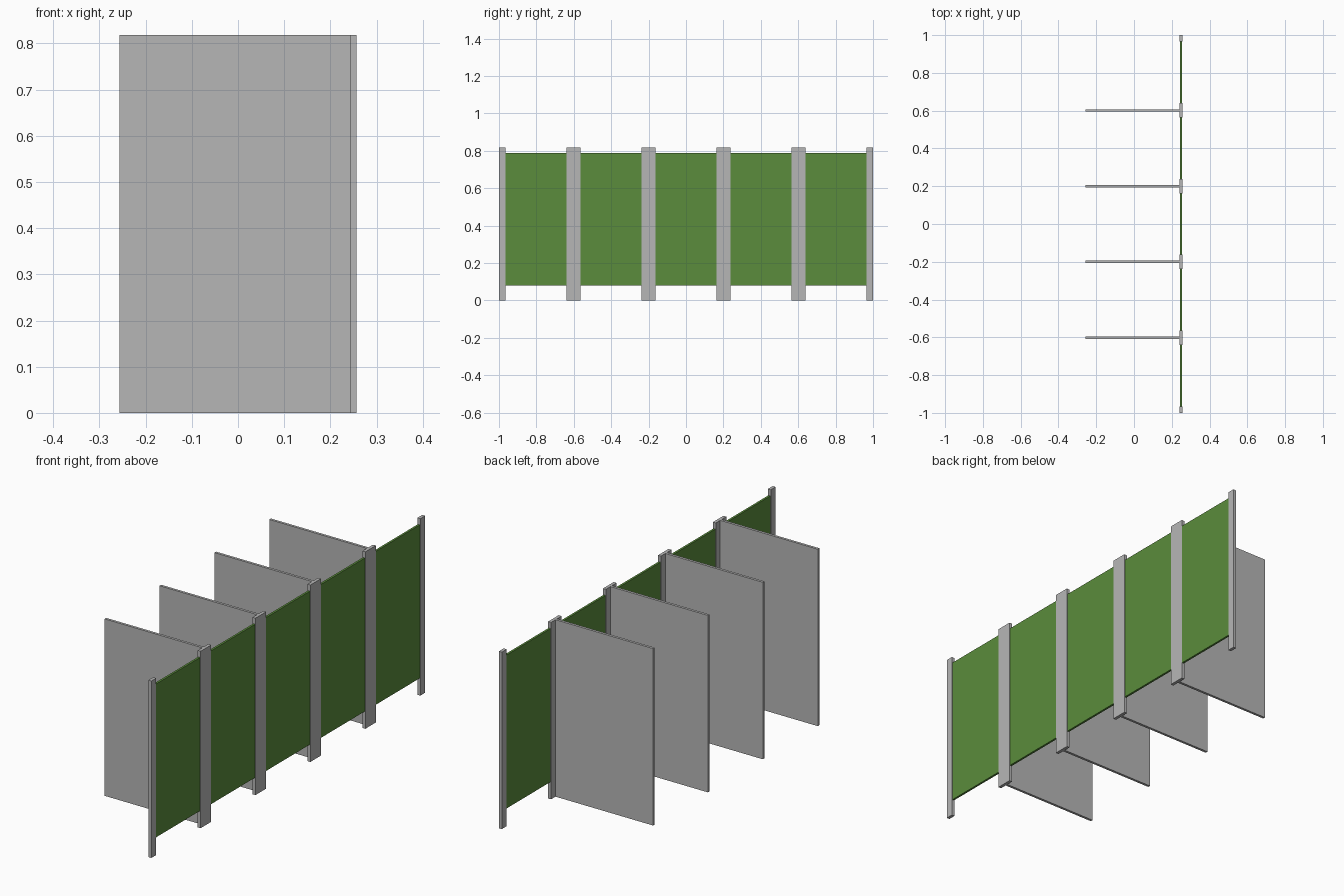
import bpy

if "Cube" in bpy.data.objects:
    bpy.data.objects.remove(bpy.data.objects["Cube"])

HEIGHT = 0.818
X_BACK, X_IN, X_OUT = -0.257, 0.242, 0.257   # rear edge, pilaster inner and outer face
PITCH, POST_W, END_W = 0.401, 0.077, 0.035


def material(name, colour):
    m = bpy.data.materials.new(name)
    m.diffuse_color = (*colour, 1)
    m.use_nodes = True
    m.node_tree.nodes["Principled BSDF"].inputs["Base Color"].default_value = m.diffuse_color
    return m


grey = material("light grey laminate", (0.47, 0.47, 0.47))
green = material("green laminate", (0.103, 0.265, 0.045))


def box(name, x, y, z, mat):
    """Box from (min, max) ranges on each axis."""
    bpy.ops.mesh.primitive_cube_add(size=1, location=[(a + b) / 2 for a, b in (x, y, z)])
    ob = bpy.context.object
    ob.name = name
    ob.scale = [b - a for a, b in (x, y, z)]
    bpy.ops.object.transform_apply(location=False, rotation=False, scale=True)
    ob.data.materials.append(mat)
    return ob


# Dividing walls, each with a wide pilaster at its front edge
centres = [(i - 1.5) * PITCH for i in range(4)]
for c in centres:
    box("divider_panel", (X_BACK, X_IN), (c - 0.006, c + 0.006), (0, HEIGHT), grey)
    box("pilaster", (X_IN, X_OUT), (c - POST_W / 2, c + POST_W / 2), (0, HEIGHT), grey)

# Narrow end pilasters
box("end_pilaster", (X_IN, X_OUT), (-1, -1 + END_W), (0, HEIGHT), grey)
box("end_pilaster", (X_IN, X_OUT), (1 - END_W, 1), (0, HEIGHT), grey)

# Doors fill the bays between pilasters, raised off the floor
starts = [-1 + END_W] + [c + POST_W / 2 for c in centres]
ends = [c - POST_W / 2 for c in centres] + [1 - END_W]
for a, b in zip(starts, ends):
    box("cubicle_door", (0.2445, 0.2545), (a, b), (0.08, 0.789), green)
